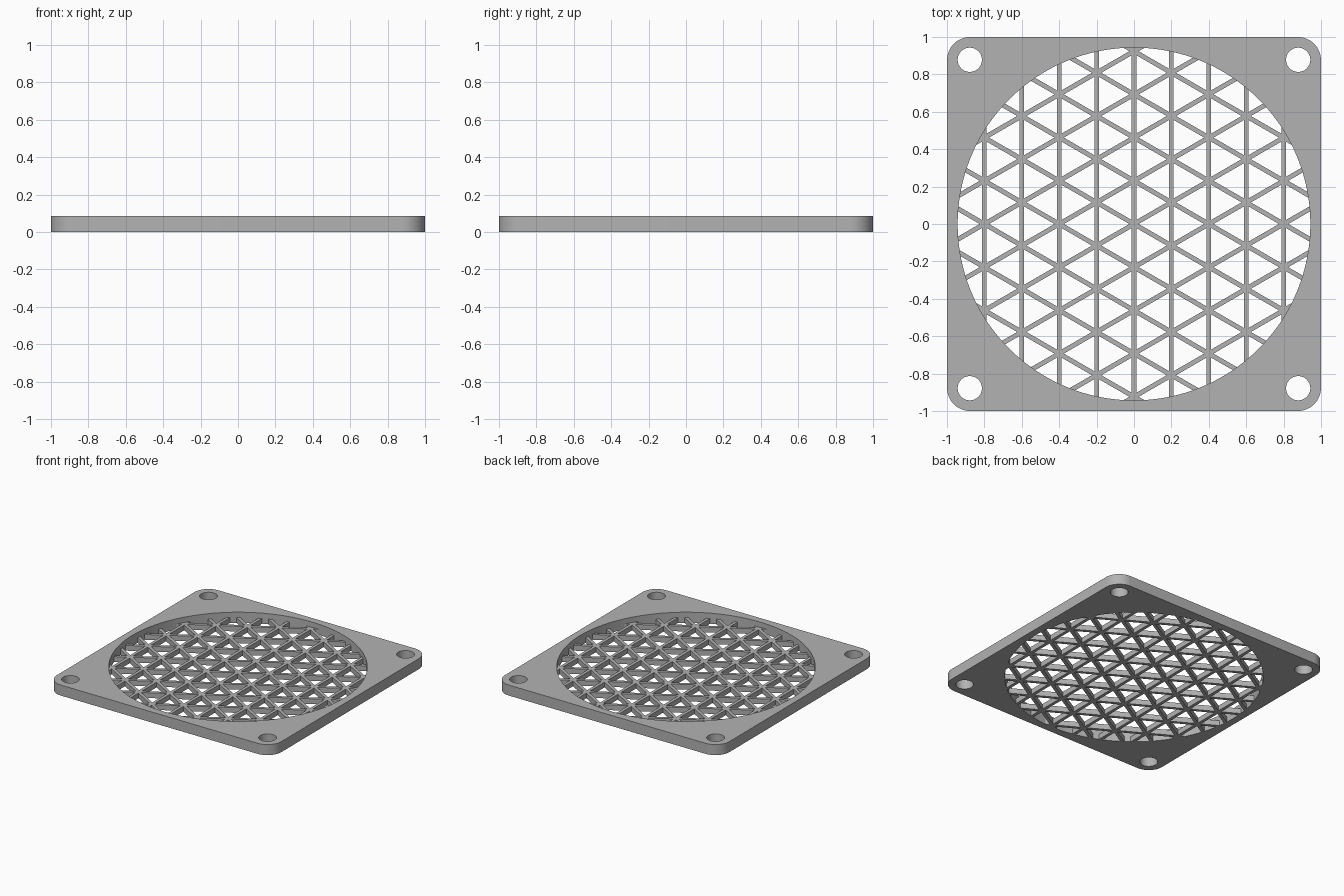
import bpy, bmesh
from math import cos, sin, pi, sqrt, radians, hypot

if "Cube" in bpy.data.objects:
    bpy.data.objects.remove(bpy.data.objects["Cube"])

THICK, GRILLE_TOP = 0.085, 0.042
OPENING, HOLE, HOLE_POS, CORNER = 0.943, 0.065, 0.878, 0.125
PITCH, BAR = 0.2, 0.025

grey = bpy.data.materials.new("grey plastic")
grey.use_nodes = True
colour = (0.45, 0.45, 0.45, 1)
grey.diffuse_color = colour
grey.node_tree.nodes["Principled BSDF"].inputs["Base Color"].default_value = colour


def arc(cx, cy, r, n, start=0.0, sweep=2 * pi, closed=True):
    steps = n if closed else n - 1
    return [(cx + r * cos(start + sweep * i / steps),
             cy + r * sin(start + sweep * i / steps)) for i in range(n)]


def prisms(name, outlines, z0, z1):
    """Extrude counter-clockwise outlines between two heights as one object."""
    bm = bmesh.new()
    for outline in outlines:
        low = [bm.verts.new((x, y, z0)) for x, y in outline]
        high = [bm.verts.new((x, y, z1)) for x, y in outline]
        bm.faces.new(low[::-1])
        bm.faces.new(high)
        for i in range(len(low)):
            j = (i + 1) % len(low)
            bm.faces.new((low[i], low[j], high[j], high[i]))
    mesh = bpy.data.meshes.new(name)
    bm.to_mesh(mesh)
    bm.free()
    mesh.materials.append(grey)
    obj = bpy.data.objects.new(name, mesh)
    bpy.context.collection.objects.link(obj)
    return obj


def cut(obj, cutter, operation="DIFFERENCE"):
    """Apply a boolean and discard the cutter."""
    mod = obj.modifiers.new("cut", "BOOLEAN")
    mod.operation, mod.solver, mod.object = operation, "EXACT", cutter
    graph = bpy.context.evaluated_depsgraph_get()
    result = bpy.data.meshes.new_from_object(obj.evaluated_get(graph))
    obj.modifiers.clear()
    obj.data = result
    bpy.data.objects.remove(cutter)


# Square plate with rounded corners
inner = 1 - CORNER
outline = []
for k, (sx, sy) in enumerate([(1, 1), (-1, 1), (-1, -1), (1, -1)]):
    outline += arc(sx * inner, sy * inner, CORNER, 13, k * pi / 2, pi / 2, False)
guard = prisms("fan_guard", [outline], 0, THICK)

# Screw holes in the corners
holes = [arc(x, y, HOLE, 32) for x in (-HOLE_POS, HOLE_POS) for y in (-HOLE_POS, HOLE_POS)]
cut(guard, prisms("screw_hole_cutter", holes, -0.1, 0.2))

# Round recess above the grille
circle = arc(0, 0, OPENING, 128)
cut(guard, prisms("recess_cutter", [circle], GRILLE_TOP, 0.2))

# Triangular grille openings, clipped to the round recess
side = 2 * PITCH / sqrt(3)
radius = 2 * (PITCH / 3 - BAR / 2)
triangles = []
for i in range(-6, 6):
    for j in range(-10, 11):
        x, y = i * PITCH, (j + (i % 2) / 2) * side
        for dx, dy, turn in ((PITCH / 3, side / 2, 0), (2 * PITCH / 3, side, pi)):
            if hypot(x + dx, y + dy) < OPENING + radius:
                triangles.append(arc(x + dx, y + dy, radius, 3, turn))
openings = prisms("opening_cutter", triangles, -0.1, 0.06)
cut(openings, prisms("clip_disc", [circle], -0.2, 0.2), "INTERSECT")
cut(guard, openings)

# Smooth the rounded walls, keep the edges sharp
bpy.ops.object.select_all(action="DESELECT")
guard.select_set(True)
bpy.context.view_layer.objects.active = guard
bpy.ops.object.shade_smooth_by_angle(angle=radians(30))
